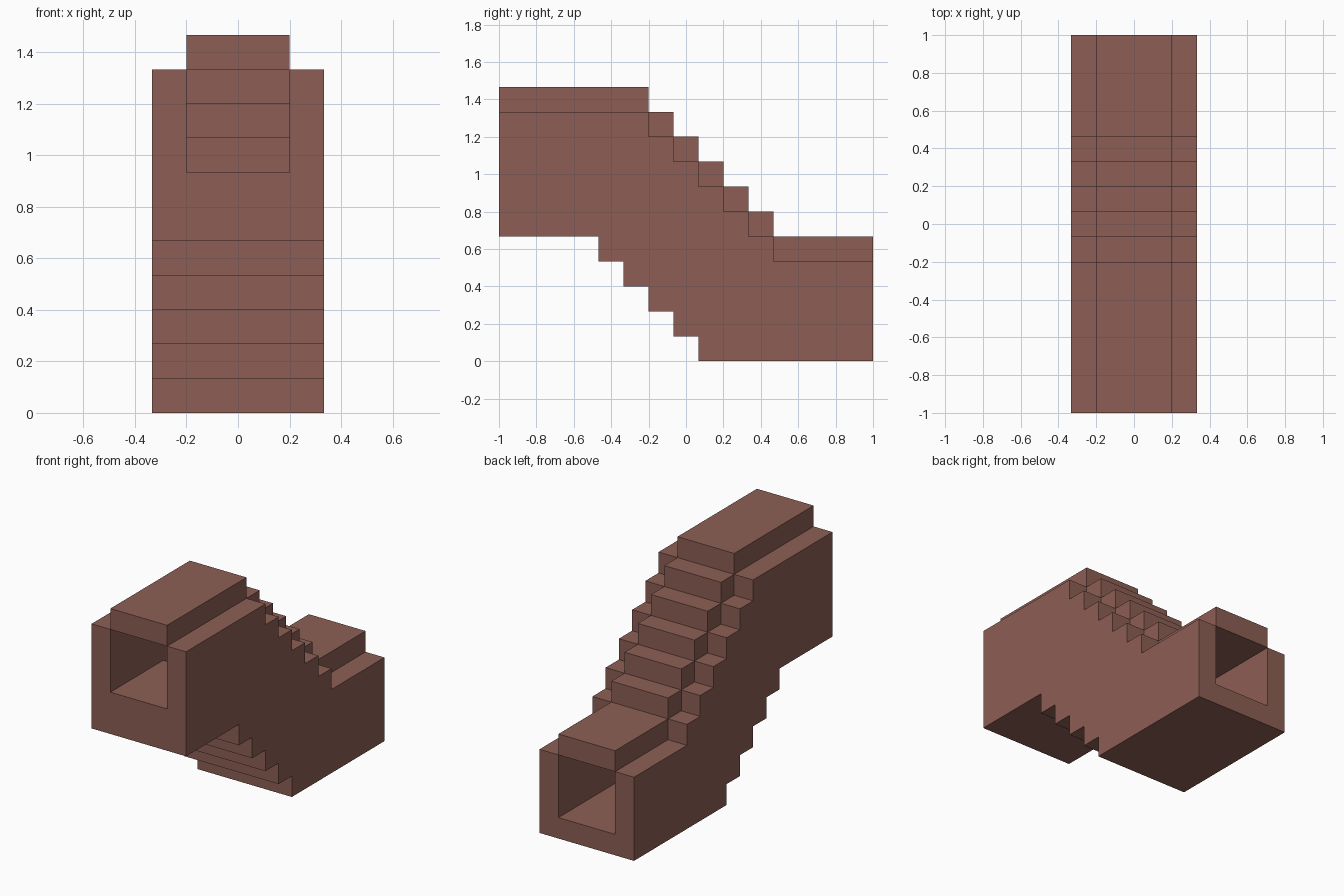
import bpy
import bmesh
from mathutils import Matrix, Vector

U = 2 / 15          # one block
LENGTH = 15         # blocks from front to back
OUTER, INNER = 2.5, 1.5   # half widths in blocks

cube = bpy.data.objects.get("Cube")
if cube:
    bpy.data.objects.remove(cube, do_unlink=True)

brown = bpy.data.materials.new("reddish brown")
brown.use_nodes = True
brown.diffuse_color = (0.266, 0.114, 0.089, 1)
brown.node_tree.nodes["Principled BSDF"].inputs["Base Color"].default_value = brown.diffuse_color


def stairs(height, first, count, overhang=0):
    """Profile points (y, z) going front to back, dropping one block per step."""
    points = [(-overhang, height)]
    for i in range(count):
        points += [(first + i, height - i), (first + i, height - i - 1)]
    return points + [(LENGTH + overhang, height - count)]


def make_object(name, bm):
    bmesh.ops.recalc_face_normals(bm, faces=bm.faces)
    mesh = bpy.data.meshes.new(name)
    bm.to_mesh(mesh)
    bm.free()
    mesh.materials.append(brown)
    obj = bpy.data.objects.new(name, mesh)
    bpy.context.collection.objects.link(obj)
    return obj


def prism(name, profile, half_width):
    """Extrude a side profile across x."""
    bm = bmesh.new()
    verts = [bm.verts.new((-half_width * U, (y - LENGTH / 2) * U, z * U)) for y, z in profile]
    face = bm.faces.new(verts)
    result = bmesh.ops.extrude_face_region(bm, geom=[face])
    moved = [g for g in result["geom"] if isinstance(g, bmesh.types.BMVert)]
    bmesh.ops.translate(bm, verts=moved, vec=(2 * half_width * U, 0, 0))
    return make_object(name, bm)


# Stepped trough: side walls and floor in one piece
wall_top = stairs(10, 6, 6)
underside = stairs(5, 4, 5)
trough = prism("passage_walls_and_floor", wall_top + underside[::-1], OUTER)

# Channel cut out above the stepped floor
channel = prism("channel_cutter", stairs(7, 4, 6, overhang=1) + [(LENGTH + 1, 12), (-1, 12)], INNER)
channel.hide_render = True
cut = trough.modifiers.new("channel", "BOOLEAN")
cut.operation = "DIFFERENCE"
cut.solver = "EXACT"
cut.object = channel
bpy.context.view_layer.objects.active = trough
bpy.ops.object.modifier_apply(modifier=cut.name)
bpy.data.objects.remove(channel, do_unlink=True)

# Roof slabs, one per level, each resting at the wall top
roof = bmesh.new()
levels = wall_top[::2]
ends = wall_top[1::2]
for (y0, z), (y1, _) in zip(levels, ends):
    centre = Vector((0, (y0 + y1 - LENGTH) / 2, z + 0.5)) * U
    size = Vector((2 * INNER, y1 - y0, 1)) * U
    bmesh.ops.create_cube(roof, size=1, matrix=Matrix.Translation(centre) @ Matrix.Diagonal(size).to_4x4())
make_object("stepped_roof", roof)
